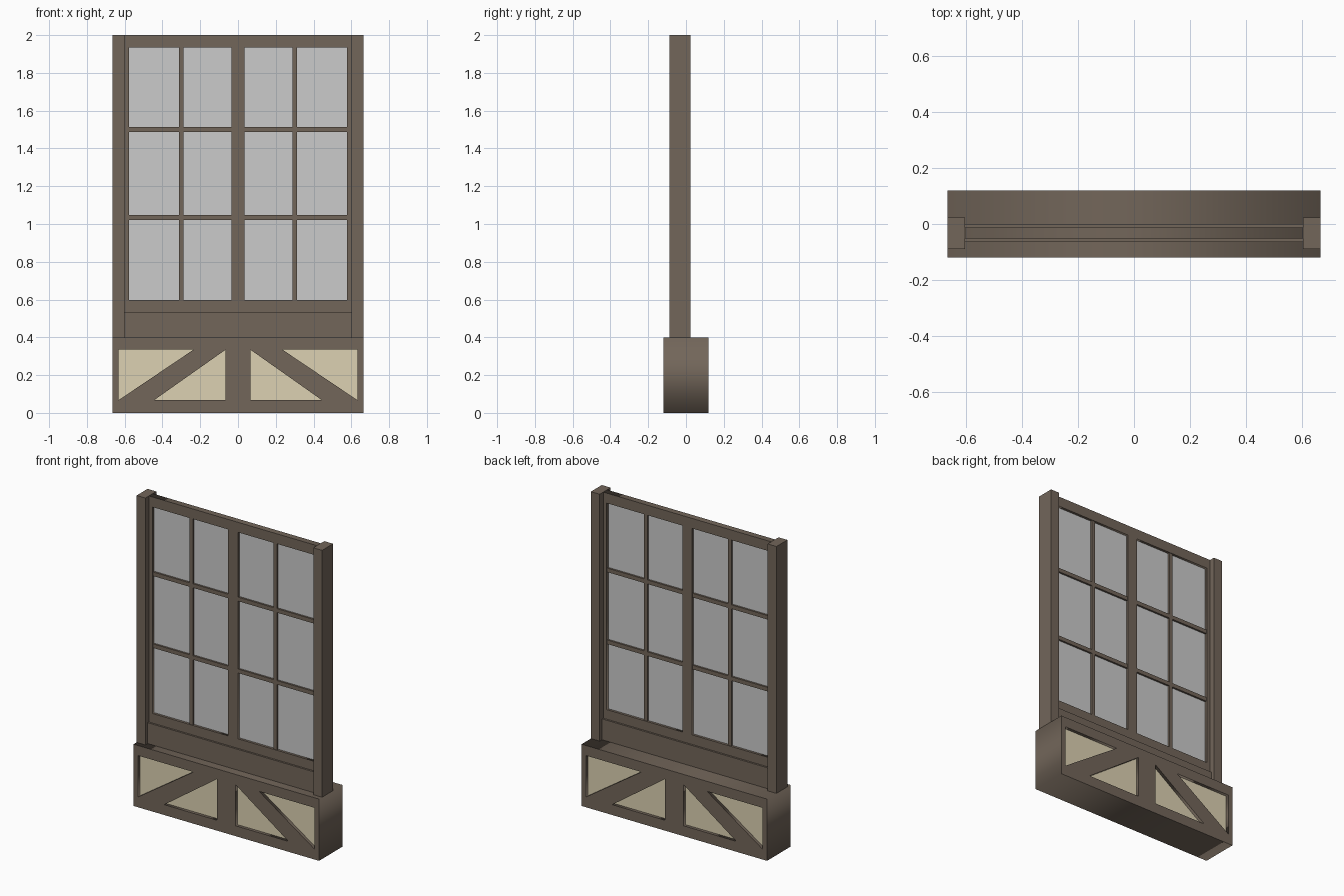
import bpy
from math import pi

if "Cube" in bpy.data.objects:
    bpy.data.objects.remove(bpy.data.objects["Cube"])


def material(name, rgb):
    m = bpy.data.materials.new(name)
    m.diffuse_color = (*rgb, 1)
    m.use_nodes = True
    m.node_tree.nodes["Principled BSDF"].inputs["Base Color"].default_value = m.diffuse_color
    return m


WOOD = material("brown_timber", (0.17, 0.133, 0.102))
PLASTER = material("cream_plaster", (0.72, 0.64, 0.445))
YC = -0.0325  # centre depth of the window and posts


def box(name, x0, x1, y0, y1, z0, z1, mat=None):
    bpy.ops.mesh.primitive_cube_add(size=1, location=((x0 + x1) / 2, (y0 + y1) / 2, (z0 + z1) / 2))
    o = bpy.context.object
    o.name = name
    o.scale = (x1 - x0, y1 - y0, z1 - z0)
    bpy.ops.object.transform_apply(location=False, rotation=False, scale=True)
    if mat:
        o.data.materials.append(mat)
    return o


def rect(x0, x1, z0, z1):
    return [(x0, z0), (x1, z0), (x1, z1), (x0, z1)]


def pierced_panel(name, outlines, half_depth, y, mat):
    """Extruded outline (first loop) with holes (other loops), in the xz plane."""
    c = bpy.data.curves.new(name, 'CURVE')
    c.dimensions = '2D'
    c.fill_mode = 'BOTH'
    c.extrude = half_depth
    for pts in outlines:
        s = c.splines.new('POLY')
        s.points.add(len(pts) - 1)
        for p, (x, z) in zip(s.points, pts):
            p.co = (x, z, 0, 1)
        s.use_cyclic_u = True
    c.materials.append(mat)
    o = bpy.data.objects.new(name, c)
    bpy.context.collection.objects.link(o)
    o.location = (0, y, 0)
    o.rotation_euler = (pi / 2, 0, 0)
    bpy.ops.object.select_all(action='DESELECT')
    o.select_set(True)
    bpy.context.view_layer.objects.active = o
    bpy.ops.object.convert(target='MESH')
    return o


# Base wall: timber frame with diagonal braces, around a recessed plaster core
holes = []
for s in (-1, 1):
    holes.append([(s * 0.235, 0.335), (s * 0.633, 0.335), (s * 0.633, 0.067)])
    holes.append([(s * 0.065, 0.335), (s * 0.065, 0.067), (s * 0.445, 0.067)])
pierced_panel("base_timber_frame", [rect(-0.665, 0.665, 0, 0.4)] + holes, 0.12, 0, WOOD)
box("base_plaster_infill", -0.645, 0.645, -0.1, 0.1, 0.04, 0.36, PLASTER)

# Side posts
for side, s in (("left", -1), ("right", 1)):
    xs = sorted((s * 0.602, s * 0.665))
    box(side + "_post", *xs, YC - 0.056, YC + 0.056, 0.4, 2.0, WOOD)

# Board under the window
box("sill_board", -0.602, 0.602, YC - 0.032, YC + 0.032, 0.4, 0.535, WOOD)

# Window sash with two openings
lights = [rect(-0.577, -0.035, 0.597, 1.935), rect(0.035, 0.577, 0.597, 1.935)]
pierced_panel("window_sash", [rect(-0.602, 0.602, 0.535, 2.0)] + lights, 0.02, YC, WOOD)

# Glazing bars and glass in each opening
for side, s in (("left", -1), ("right", 1)):
    x0, x1 = sorted((s * 0.035, s * 0.577))
    xc = s * 0.301
    box(side + "_glazing_bar_upright", xc - 0.012, xc + 0.012, YC - 0.016, YC + 0.016, 0.597, 1.935, WOOD)
    for i, z in enumerate((1.034, 1.5)):
        box(f"{side}_glazing_bar_{i + 1}", x0, x1, YC - 0.016, YC + 0.016, z - 0.013, z + 0.013, WOOD)
    box(side + "_glass", x0, x1, YC - 0.004, YC + 0.004, 0.597, 1.935)
